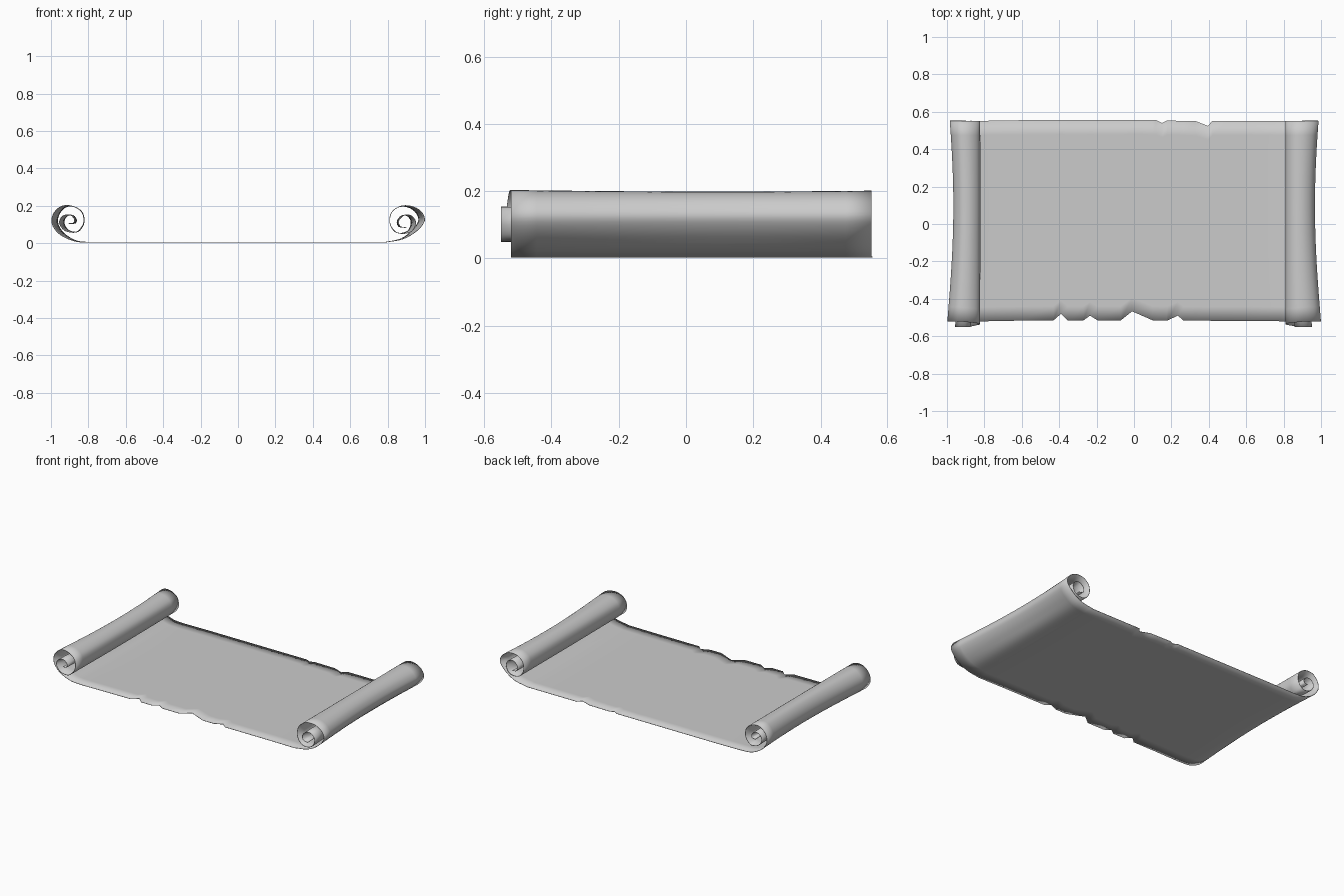
import bpy, bmesh, math
from mathutils import Vector

if "Cube" in bpy.data.objects:
    bpy.data.objects.remove(bpy.data.objects["Cube"])

paper = bpy.data.materials.new("grey paper")
paper.diffuse_color = (0.6, 0.6, 0.6, 1)
paper.use_nodes = True
paper.node_tree.nodes["Principled BSDF"].inputs["Base Color"].default_value = paper.diffuse_color

# Roll sections (x, z) from the flat sheet to the innermost end of the curl
LEFT = [(-.78, .004), (-.87, .010), (-.95, .045), (-.993, .10), (-.988, .155), (-.945, .197),
        (-.885, .198), (-.835, .165), (-.826, .11), (-.85, .07), (-.88, .057), (-.93, .07),
        (-.955, .11), (-.938, .145), (-.90, .152), (-.876, .13), (-.88, .108), (-.905, .105)]
RIGHT = [(.78, .004), (.88, .022), (.955, .065), (.997, .12), (.98, .168), (.93, .197),
         (.87, .198), (.822, .165), (.812, .11), (.838, .065), (.88, .051), (.93, .065),
         (.95, .11), (.93, .145), (.89, .15), (.86, .12), (.868, .09), (.90, .083)]
# Torn edges (x, y)
FRONT = [(-.78, -.518), (-.43, -.515), (-.39, -.48), (-.355, -.515), (-.27, -.515),
         (-.235, -.49), (-.195, -.515), (-.07, -.515), (-.01, -.467), (.10, -.515),
         (.18, -.515), (.235, -.49), (.265, -.517), (.78, -.518)]
BACK = [(-.78, .555), (.12, .555), (.15, .54), (.175, .553), (.33, .55), (.395, .525),
        (.42, .552), (.78, .552)]


def smooth_curve(pts, steps=5):
    p = [Vector(q) for q in pts]
    p = [2 * p[0] - p[1]] + p + [2 * p[-1] - p[-2]]
    out = []
    for i in range(1, len(p) - 2):
        a, b, c, d = p[i - 1:i + 3]
        for s in range(steps):
            t = s / steps
            out.append(.5 * (2 * b + (c - a) * t + (2 * a - 5 * b + 4 * c - d) * t * t
                             + (3 * b - a - 3 * c + d) * t ** 3))
    return out + [p[-2]]


def edge_y(line, x):
    for (x0, y0), (x1, y1) in zip(line, line[1:]):
        if x0 <= x <= x1:
            return y0 + (y1 - y0) * (x - x0) / (x1 - x0)
    return line[0][1] if x < 0 else line[-1][1]


# Columns: (x, z, front y, back y, roll amount)
def roll_columns(pts):
    cols, curve = [], smooth_curve(pts)
    for i, c in enumerate(curve):
        t = i / (len(curve) - 1)
        front = -.52 - .03 * min(1, max(0, (t - .3) / .3))
        cols.append((c.x, c.y, front, .552, min(1, t / .1)))
    return cols


flat_x = sorted({round(p[0], 3) for p in FRONT + BACK} | {-.6, .6, .5})[1:-1]
columns = roll_columns(LEFT)[::-1]
columns += [(x, .004, edge_y(FRONT, x), edge_y(BACK, x), 0) for x in flat_x]
columns += roll_columns(RIGHT)

# Sheet with rolled ends, slightly waisted in the middle of its length
ROWS = 14
bm = bmesh.new()
grid = []
for x, z, y0, y1, roll in columns:
    col = []
    for j in range(ROWS + 1):
        v = j / ROWS
        y = y0 + (y1 - y0) * v
        waist = math.sin(math.pi * min(1, v / 1.15)) * roll
        side = 1 if x > 0 else -1
        outer = max(0, min(1, (abs(x) - .81) / .18))
        px = x - side * waist * (.032 * outer)
        pz = z + (.105 - z) * .05 * waist
        col.append(bm.verts.new((px, y, pz)))
    grid.append(col)
for a, b in zip(grid, grid[1:]):
    for j in range(ROWS):
        bm.faces.new((a[j], b[j], b[j + 1], a[j + 1]))
mesh = bpy.data.meshes.new("scroll_sheet")
bm.to_mesh(mesh)
bm.free()
mesh.materials.append(paper)
sheet = bpy.data.objects.new("scroll_sheet", mesh)
bpy.context.collection.objects.link(sheet)

# Thin paper thickness and smooth shading
sol = sheet.modifiers.new("thickness", 'SOLIDIFY')
sol.thickness = .003
sol.offset = 0
bpy.context.view_layer.objects.active = sheet
sheet.select_set(True)
bpy.ops.object.shade_smooth_by_angle(angle=math.radians(40))
